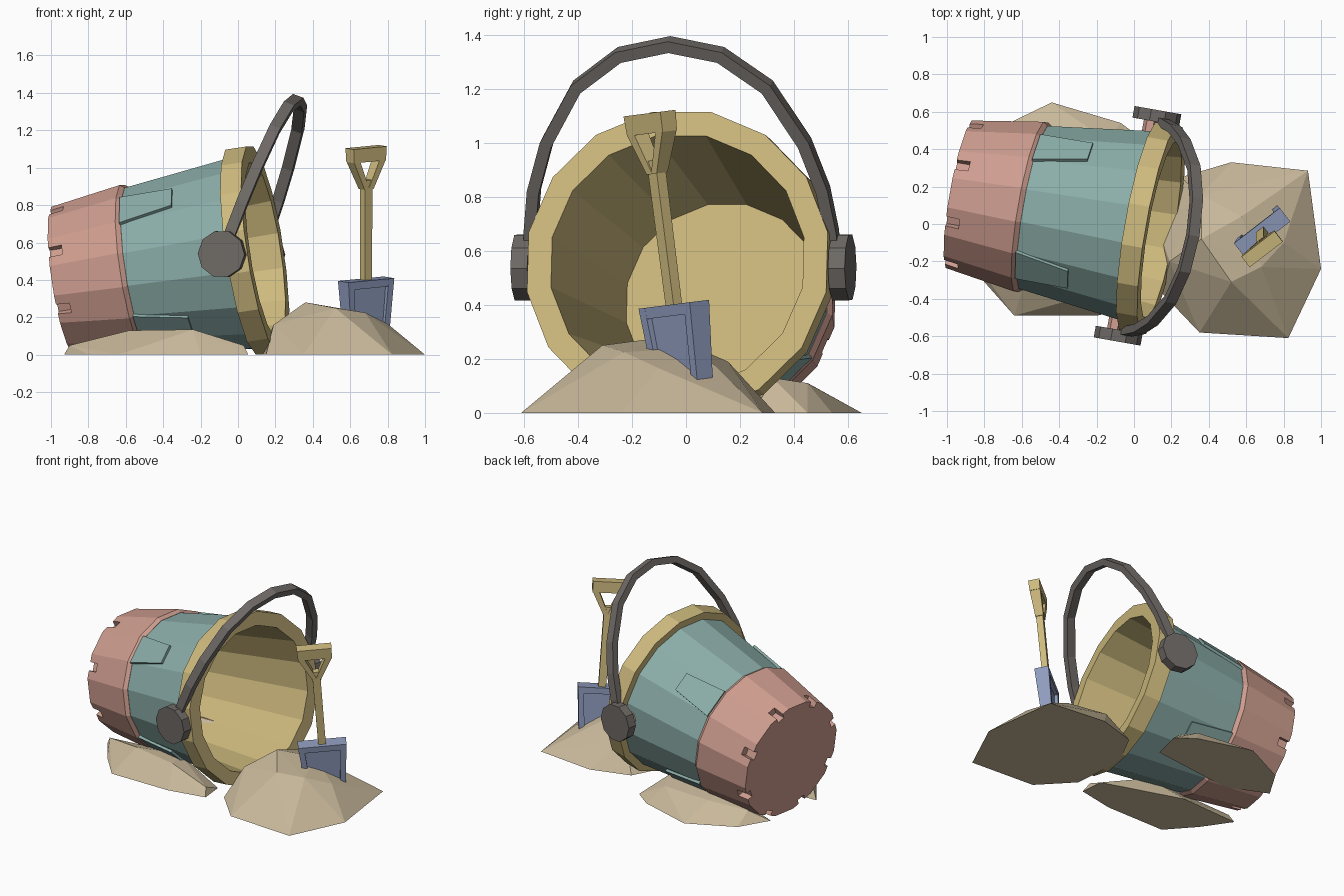
import bpy, bmesh, math
from mathutils import Vector, Matrix

if "Cube" in bpy.data.objects:
    bpy.data.objects.remove(bpy.data.objects["Cube"])


def lin(c):
    c /= 255
    return c / 12.92 if c <= 0.04045 else ((c + 0.055) / 1.055) ** 2.4


def colour(name, r, g, b):
    m = bpy.data.materials.new(name)
    m.diffuse_color = (lin(r), lin(g), lin(b), 1)
    m.use_nodes = True
    m.node_tree.nodes["Principled BSDF"].inputs["Base Color"].default_value = m.diffuse_color
    return m


SAND = colour("sand", 201, 185, 155)
YELLOW = colour("straw_yellow", 206, 186, 126)
TEAL = colour("teal", 139, 173, 168)
PINK = colour("dusty_pink", 206, 157, 143)
GREY = colour("dark_grey", 110, 105, 101)
BLUE = colour("slate_blue", 142, 155, 188)


def finish(name, bm, mat, frame=None, floor=True):
    if frame:
        bm.transform(frame)
    if floor:
        for v in bm.verts:
            v.co.z = max(v.co.z, 0)
    bmesh.ops.recalc_face_normals(bm, faces=bm.faces)
    me = bpy.data.meshes.new(name)
    bm.to_mesh(me)
    bm.free()
    me.materials.append(mat)
    ob = bpy.data.objects.new(name, me)
    bpy.context.collection.objects.link(ob)
    return ob


def hull(name, pts, mat, frame=None):
    bm = bmesh.new()
    for p in pts:
        bm.verts.new(p)
    r = bmesh.ops.convex_hull(bm, input=bm.verts)
    junk = [v for v in bm.verts if not v.link_faces]
    bmesh.ops.delete(bm, geom=junk, context='VERTS')
    bmesh.ops.dissolve_limit(bm, angle_limit=0.01, verts=bm.verts, edges=bm.edges)
    return finish(name, bm, mat, frame)


def lathe(name, profile, mat, frame, closed=False, n=16):
    # local x is the axis, flat side on top
    bm = bmesh.new()
    rings = []
    for s, r in profile:
        rings.append([bm.verts.new((s, r * math.sin((k + .5) * math.tau / n),
                                    r * math.cos((k + .5) * math.tau / n))) for k in range(n)])
    pairs = list(zip(rings, rings[1:]))
    if closed:
        pairs.append((rings[-1], rings[0]))
    else:
        bm.faces.new(rings[0])
        bm.faces.new(rings[-1])
    for a, b in pairs:
        for k in range(n):
            j = (k + 1) % n
            bm.faces.new((a[k], a[j], b[j], b[k]))
    return finish(name, bm, mat, frame)


def make_frame(x, y, z, origin):
    m = Matrix((x, y, z)).transposed().to_4x4()
    m.translation = origin
    return m


# Bucket frame: x along the axis from base to mouth
yaw, pitch = math.radians(-10), math.radians(8.5)
d = Vector((math.cos(pitch) * math.cos(yaw), math.cos(pitch) * math.sin(yaw), math.sin(pitch)))
side = Vector((-math.sin(yaw), math.cos(yaw), 0))
B = make_frame(d, side, d.cross(side), Vector((-.926, .157, .395)))

# Bucket body
base = lathe("bucket_base", [(0, .408), (.385, .469), (.41, .452), (.41, .44),
                             (.075, .385)], PINK, B)
lathe("bucket_wall", [(.40, .449), (.99, .524), (.99, .50), (.40, .43)], TEAL, B, True)
lathe("bucket_rim_and_lining", [(.08, .375), (1.10, .482), (1.10, .573), (.985, .573),
                                (.985, .50), (.078, .38)], YELLOW, B)

# Notches around the base edge
bm = bmesh.new()
for k in range(8):
    a = (k + .5) * math.pi / 4
    m = Matrix.Rotation(a, 4, 'X') @ Matrix.Translation((.02, 0, .415)) @ Matrix.Diagonal((.11, .055, .10, 1))
    bmesh.ops.create_cube(bm, size=1, matrix=m)
cutter = finish("notch_cutter", bm, PINK, B, False)
cutter.hide_render = True
cutter.hide_viewport = True
mod = base.modifiers.new("notches", 'BOOLEAN')
mod.operation = 'DIFFERENCE'
mod.solver = 'EXACT'
mod.object = cutter

# Tapered plates on the wall
for k in range(4):
    rot = Matrix.Rotation((k + .5) * math.pi / 2, 4, 'X')
    pts = [(s, w * sg, h + e) for s, w, h in ((.405, .098, .441), (.70, .064, .479))
           for sg in (-1, 1) for e in (-.012, .016)]
    hull("wall_plate_%d" % (k + 1), pts, TEAL, B @ rot)

# Carrying handle frame: y across, z towards the apex
lean = math.radians(20)
fwd = Vector((math.cos(yaw), math.sin(yaw), 0))
up = fwd * math.sin(lean) + Vector((0, 0, math.cos(lean)))
H = make_frame(side.cross(up), side, up, B @ Vector((.97, 0, 0)))


def disc(r, y0, y1, n):
    return [(r * math.cos((k + .5) * math.tau / n), y, r * math.sin((k + .5) * math.tau / n))
            for k in range(n) for y in (y0, y1)]


for sg, tag in ((-1, "front"), (1, "back")):
    hull("handle_hub_" + tag, disc(.127, .565 * sg, .628 * sg, 10), GREY, H)
    hull("handle_pin_" + tag, disc(.065, .47 * sg, .57 * sg, 8), PINK, H)

# Arched handle: rectangular section swept along half an arch and its mirror
half = [(.59, 0), (.588, .14), (.565, .31), (.505, .50), (.375, .725), (.2, .857)]
path = [Vector(p) for p in half] + [Vector((0, .9))] + [Vector((-y, z)) for y, z in reversed(half)]
bm = bmesh.new()
rings = []
for i, p in enumerate(path):
    t = (path[min(i + 1, len(path) - 1)] - path[max(i - 1, 0)]).normalized()
    inner = p + Vector((-t.y, t.x)) * .045
    rings.append([bm.verts.new((x, q.x, q.y)) for x, q in
                  ((-.03, p), (.03, p), (.03, inner), (-.03, inner))])
for a, b in zip(rings, rings[1:]):
    for k in range(4):
        j = (k + 1) % 4
        bm.faces.new((a[k], a[j], b[j], b[k]))
bm.faces.new(rings[0])
bm.faces.new(rings[-1])
finish("carrying_handle", bm, GREY, H)

# Spade frame: x across, y thickness, z up the stem, origin at top of blade
t = Vector((0, -.126, .992)).normalized()
w = Vector((.79, .61, .078))
w = (w - t * w.dot(t)).normalized()
S = make_frame(w, t.cross(w), t, Vector((.685, -.045, .40)))


def bar(name, a, b, mat):
    # a, b: (x0, x1, half thickness, z) end sections
    hull(name, [(x, y, s[3]) for s in (a, b) for x in s[:2] for y in (-s[2], s[2])], mat, S)


bar("spade_stem", (-.024, .024, .02, -.05), (-.026, .026, .022, .54), YELLOW)
bar("spade_grip", (-.108, .108, .034, .64), (-.112, .112, .036, .715), YELLOW)
for sg in (-1, 1):
    tag = "left" if sg < 0 else "right"
    bar("spade_grip_arm_" + tag, (-.004 * sg, .03 * sg, .026, .49),
        (.066 * sg, .108 * sg, .034, .645), YELLOW)
    bar("spade_blade_flange_" + tag, (.09 * sg, .125 * sg, .035, -.34),
        (.118 * sg, .155 * sg, .046, 0), BLUE)
bar("spade_blade", (-.12, .12, .018, -.36), (-.15, .15, .022, -.005), BLUE)
bar("spade_blade_step", (-.15, .15, .044, -.04), (-.154, .154, .046, .002), BLUE)

# Sand heaps
hull("sand_heap_front", [
    (.52, .33, 0), (.93, .285, 0), (1, -.24, 0), (.825, -.61, 0), (.35, -.58, 0),
    (.15, -.37, 0), (.12, 0, 0), (.25, .25, 0),
    (.36, -.08, .28), (.575, .04, .24), (.68, -.23, .225), (.52, -.31, .25),
    (.36, .155, .19), (.80, -.1, .165), (.19, -.2, .16)], SAND)
hull("sand_heap_near_side", [
    (-.93, -.12, 0), (-.80, -.31, 0), (-.64, -.49, 0), (-.2, -.49, 0), (.055, -.44, 0),
    (.04, -.28, 0), (-.5, -.1, 0), (-.9, -.14, .05), (-.58, -.3, .13), (-.24, -.38, .135),
    (.03, -.4, .05), (-.3, -.22, .13)], SAND)
hull("sand_heap_far_side", [
    (-.87, .3, 0), (-.75, .5, 0), (-.44, .65, 0), (-.07, .54, 0), (.05, .45, 0),
    (0, .25, 0), (-.6, .18, 0), (-.75, .38, .07), (-.5, .46, .105), (-.15, .45, .11),
    (-.5, .3, .13), (-.1, .32, .13)], SAND)
